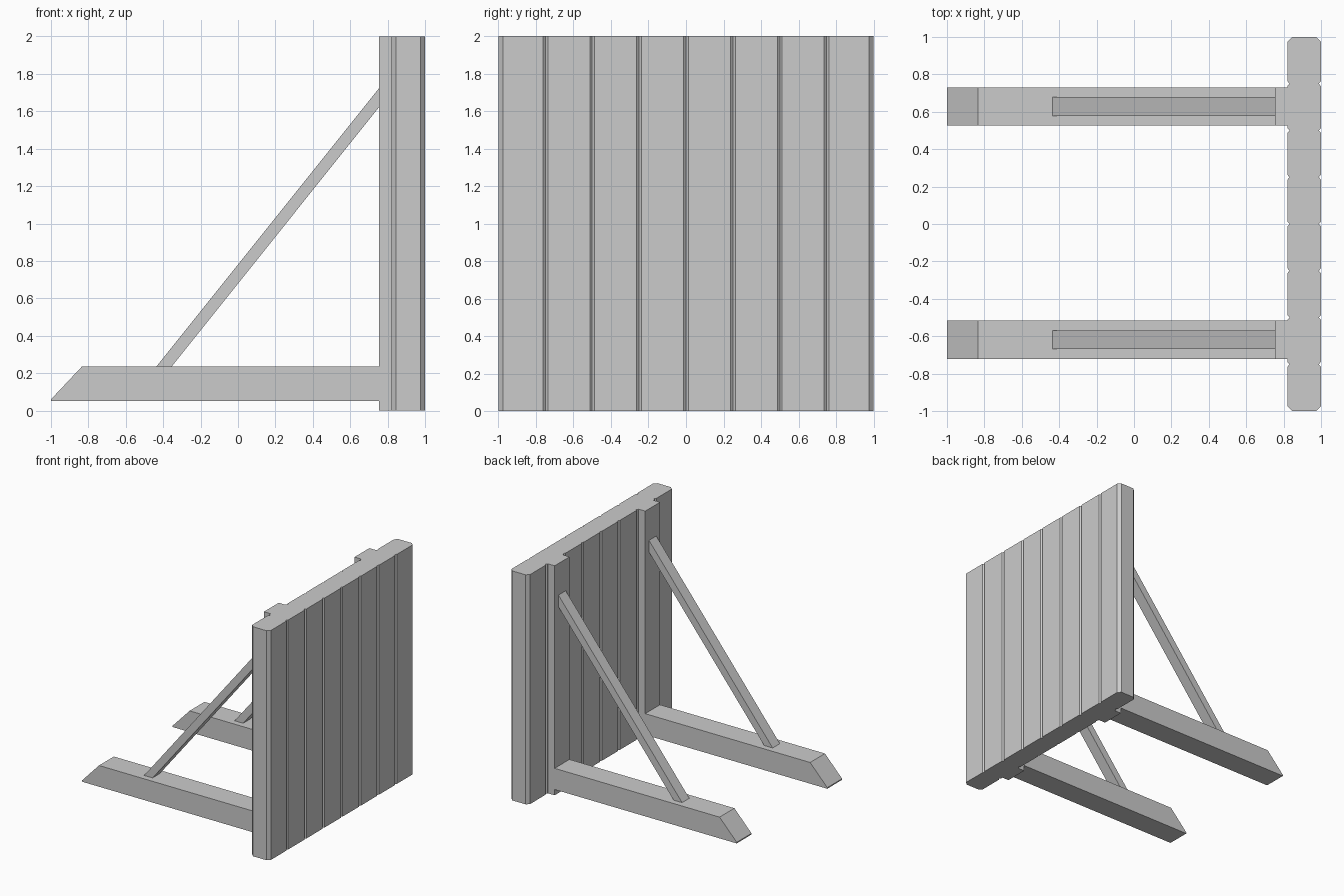
import bpy, bmesh
from mathutils import Vector

if "Cube" in bpy.data.objects:
    bpy.data.objects.remove(bpy.data.objects["Cube"])


def prism(name, points, lift, extrude):
    """Extrude a 2D profile, placed in 3D by lift(), along a vector."""
    bm = bmesh.new()
    face = bm.faces.new([bm.verts.new(lift(a, b)) for a, b in points])
    new = bmesh.ops.extrude_face_region(bm, geom=[face])["geom"]
    moved = [v for v in new if isinstance(v, bmesh.types.BMVert)]
    bmesh.ops.translate(bm, verts=moved, vec=Vector(extrude))
    bmesh.ops.recalc_face_normals(bm, faces=bm.faces[:])
    mesh = bpy.data.meshes.new(name)
    bm.to_mesh(mesh)
    bm.free()
    obj = bpy.data.objects.new(name, mesh)
    bpy.context.collection.objects.link(obj)
    return obj


def from_top(name, points, height):
    return prism(name, points, lambda x, y: (x, y, 0), (0, 0, height))


def from_side(name, points, y, width):
    return prism(name, points, lambda x, z: (x, y - width / 2, z), (0, width, 0))


BACK, FRONT, TOP = 0.82, 1.0, 2.0
CHAMFER, HALF_GROOVE, DEPTH = 0.025, 0.013, 0.012
POST_BACK = 0.755

# Plank wall: eight boards, V grooves on both faces, chamfered ends
front_edge, back_edge = [(FRONT, -1 + CHAMFER)], [(BACK, -1 + CHAMFER)]
for i in range(-3, 4):
    y = i * 0.25
    for dy, d in ((-HALF_GROOVE, 0), (0, DEPTH), (HALF_GROOVE, 0)):
        front_edge.append((FRONT - d, y + dy))
        back_edge.append((BACK + d, y + dy))
front_edge.append((FRONT, 1 - CHAMFER))
back_edge.append((BACK, 1 - CHAMFER))
outline = ([(BACK + CHAMFER, -1), (FRONT - CHAMFER, -1)] + front_edge
           + [(FRONT - CHAMFER, 1), (BACK + CHAMFER, 1)] + back_edge[::-1])
from_top("plank_wall", outline, TOP)

# Supports behind the wall: upright post, ground beam and diagonal brace
foot = [(-1, 0.05), (POST_BACK, 0.05), (POST_BACK, 0.235), (-0.835, 0.235), (-1, 0.06)]
strut = [(-0.437, 0.235), (-0.355, 0.235), (POST_BACK, 1.623), (POST_BACK, 1.725)]
for side, y in (("left", 0.628), ("right", -0.619)):
    w = 0.102
    from_top(f"{side}_post", [(POST_BACK, y - w), (BACK, y - w),
                              (BACK, y + w), (POST_BACK, y + w)], TOP)
    from_side(f"{side}_ground_beam", foot, y, 2 * w)
    from_side(f"{side}_brace", strut, y, 0.1)
